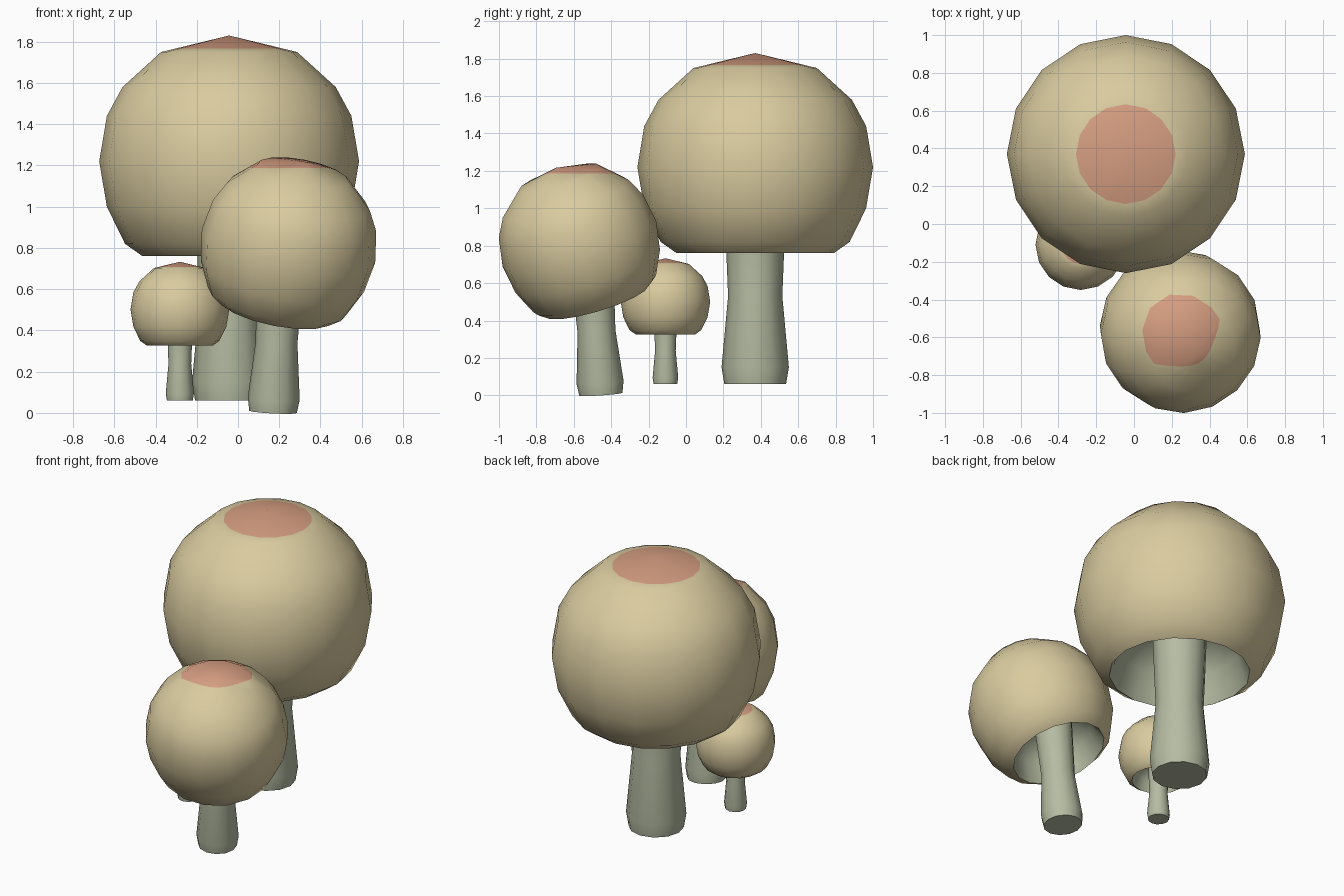
import bpy, bmesh, math
from mathutils import Vector, Matrix

if "Cube" in bpy.data.objects:
    bpy.data.objects.remove(bpy.data.objects["Cube"])


def material(name, rgb):
    m = bpy.data.materials.new(name)
    m.diffuse_color = (*rgb, 1)
    m.use_nodes = True
    m.node_tree.nodes["Principled BSDF"].inputs["Base Color"].default_value = m.diffuse_color
    return m


TAN = material("cap_tan", (0.70, 0.60, 0.35))
ROSE = material("crown_rose", (0.67, 0.34, 0.22))
GREEN = material("stem_grey_green", (0.46, 0.50, 0.36))

# (radius, height) profiles; the cap is measured from its widest ring
CAP = [(0, .61), (.33, .53), (.517, .36), (.593, .22), (.63, 0),
       (.593, -.22), (.505, -.40), (.42, -.46)]
GILLS = [(.42, -.46), (.39, -.39), (.36, -.28), (.26, -.16), (0, -.12)]
STEM = [(0, 0), (.165, 0), (.18, .09), (.145, .47), (.155, .72), (.165, 1.0), (0, 1.02)]


def revolve(bm, profile, sides, mat):
    """Spin a profile about z, with single vertices at the poles."""
    rings = []
    for r, z in profile:
        n = sides if r > 0 else 1
        rings.append([bm.verts.new((r * math.cos(2 * math.pi * i / sides),
                                    r * math.sin(2 * math.pi * i / sides), z))
                      for i in range(n)])
    for a, b in zip(rings, rings[1:]):
        for i in range(sides):
            j = (i + 1) % sides
            loop = [a[i % len(a)], a[j % len(a)], b[j % len(b)], b[i % len(b)]]
            f = bm.faces.new(list(dict.fromkeys(loop)))
            f.material_index = mat


def finish(bm, name, mats):
    bmesh.ops.remove_doubles(bm, verts=bm.verts, dist=1e-5)
    bmesh.ops.recalc_face_normals(bm, faces=bm.faces)
    for f in bm.faces:
        f.smooth = True
    for e in bm.edges:
        e.smooth = e.calc_face_angle(0) < math.radians(55)
    me = bpy.data.meshes.new(name)
    bm.to_mesh(me)
    bm.free()
    for m in mats:
        me.materials.append(m)
    bpy.context.collection.objects.link(bpy.data.objects.new(name, me))


def placed(location, axis, scale):
    turn = Vector((0, 0, 1)).rotation_difference(Vector(axis)).to_matrix().to_4x4()
    return Matrix.Translation(location) @ turn @ Matrix.Diagonal((*scale, 1))


def mushroom(name, base, stem_axis, stem_scale, centre, cap_axis, cap_scale, crown_z):
    # stem
    bm = bmesh.new()
    revolve(bm, STEM, 12, 0)
    bm.transform(placed(base, stem_axis, stem_scale))
    finish(bm, name + "_stem", [GREEN])
    # hollow cap, with the crown cut in as a level patch
    bm = bmesh.new()
    revolve(bm, CAP, 16, 0)
    revolve(bm, GILLS, 16, 2)
    bm.transform(placed(centre, cap_axis, cap_scale))
    bmesh.ops.bisect_plane(bm, geom=bm.verts[:] + bm.edges[:] + bm.faces[:],
                           plane_co=(0, 0, crown_z), plane_no=(0, 0, 1))
    for f in bm.faces:
        if f.calc_center_median().z > crown_z:
            f.material_index = 1
    finish(bm, name + "_cap", [TAN, ROSE, GREEN])


UP = (0, 0, 1)
mushroom("large", (-.043, .37, .06), UP, (1, 1, 1),
         (-.043, .37, 1.22), UP, (1, 1, 1), 1.766)
mushroom("small", (-.282, -.11, .06), UP, (.38, .38, .38),
         (-.282, -.11, .501), UP, (.38, .38, .38), .708)
mushroom("leaning", (.17, -.455, .005), (.05, -.07, 1), (.7, .7, .72),
         (.245, -.57, .81), (.19, -.285, .94), (.68, .68, .71), 1.187)
